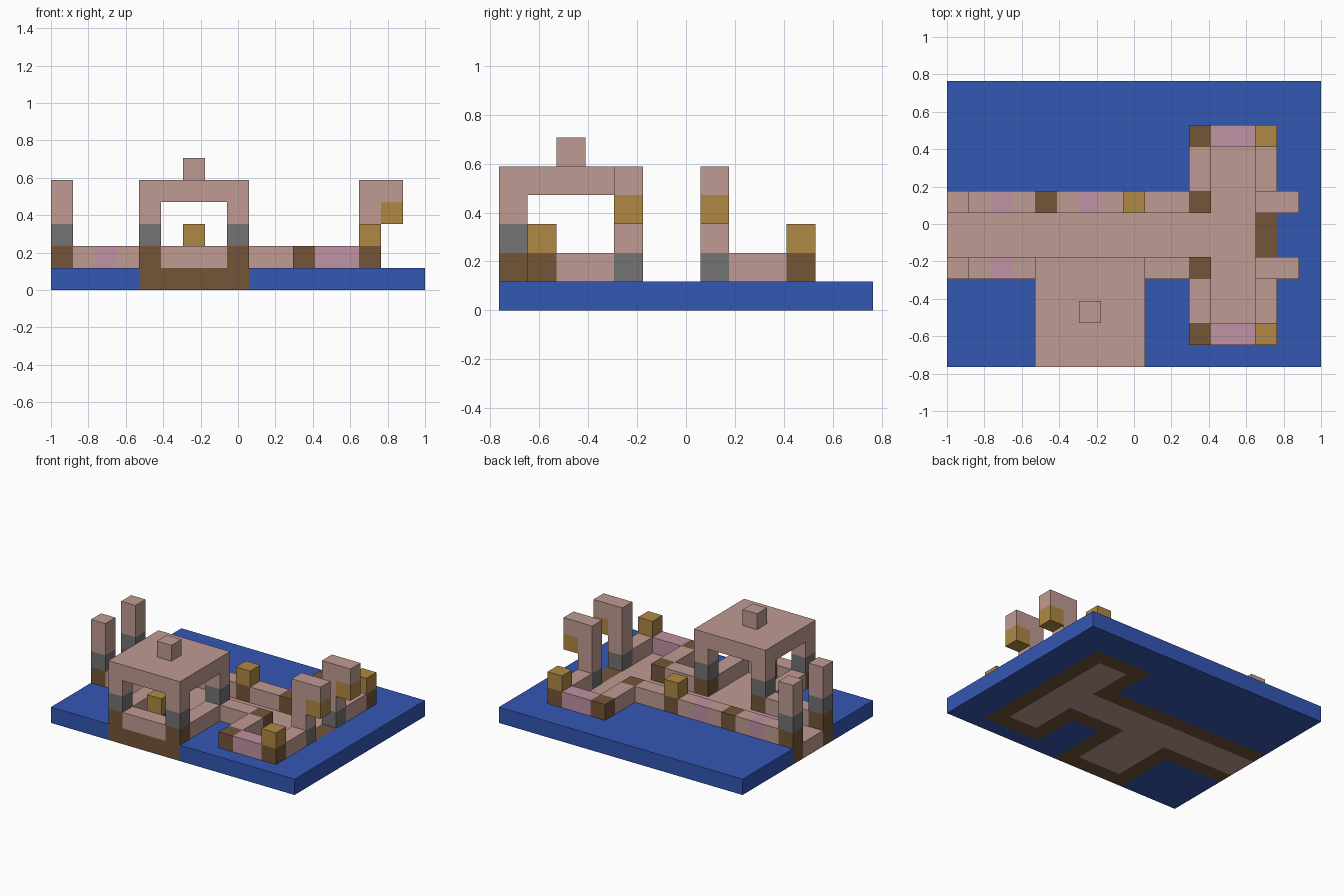
import bpy, bmesh, math
from mathutils import Vector

if "Cube" in bpy.data.objects:
    bpy.data.objects.remove(bpy.data.objects["Cube"], do_unlink=True)

NX, NY = 17, 13
U = 2 / NX


def make_material(name, rgb):
    linear = [((c / 255 + 0.055) / 1.055) ** 2.4 for c in rgb]
    mat = bpy.data.materials.new(name)
    mat.use_nodes = True
    mat.diffuse_color = (*linear, 1)
    bsdf = next(n for n in mat.node_tree.nodes if n.type == 'BSDF_PRINCIPLED')
    bsdf.inputs["Base Color"].default_value = (*linear, 1)
    return mat


MATS = {
    "blue": make_material("water_blue", (52, 87, 180)),
    "pink": make_material("dusty_pink", (192, 155, 147)),
    "brown": make_material("dark_brown", (115, 86, 57)),
    "gold": make_material("lantern_gold", (176, 136, 68)),
    "grey": make_material("stone_grey", (115, 115, 115)),
    "mauve": make_material("soft_mauve", (192, 146, 165)),
}
COLOURS = list(MATS)
cells = {}  # grid cell -> (part, colour)


def fill(part, colour, xs, ys, zs):
    """Fill an inclusive block of grid cells; later blocks replace earlier ones."""
    for i in range(xs[0], xs[1] + 1):
        for j in range(ys[0], ys[1] + 1):
            for k in range(zs[0], zs[1] + 1):
                cells[i, j, k] = (part, colour)


def column(part, i, j, colours, base=1):
    """Stack single cells upward, one per colour."""
    for k, colour in enumerate(colours):
        fill(part, colour, (i, i), (j, j), (base + k, base + k))


# Water slab with brown foundations under the three connected rooms
fill("water_base", "blue", (0, NX - 1), (0, NY - 1), (0, 0))
fill("foundation", "brown", (0, 14), (4, 7), (0, 0))
fill("foundation", "brown", (4, 8), (0, 4), (0, 0))
fill("foundation", "brown", (11, 14), (1, 10), (0, 0))

# Sunken pink floors
fill("floor", "pink", (0, 13), (5, 6), (0, 0))
fill("floor", "pink", (5, 7), (1, 4), (0, 0))
fill("floor", "pink", (12, 13), (2, 9), (0, 0))

# Corridor walls
fill("corridor_wall_back", "pink", (0, 11), (7, 7), (1, 1))
fill("corridor_wall_front", "pink", (0, 3), (4, 4), (1, 1))
fill("corridor_wall_front", "pink", (9, 11), (4, 4), (1, 1))
for i, j in ((2, 4), (2, 7), (6, 7)):
    column("wall_panel", i, j, ["mauve"])
for i, j in ((4, 7), (11, 4), (11, 7)):
    column("wall_post", i, j, ["brown"])

# Tall towers at the open corridor end
for j in (4, 7):
    column("entrance_tower", 0, j, ["brown", "grey", "pink", "pink"])

# Pavilion: low walls, four posts, flat roof and knob
for i in (4, 8):
    fill("pavilion_wall", "pink", (i, i), (0, 4), (1, 1))
    for j in (0, 4):
        column("pavilion_post", i, j, ["brown", "grey", "pink"])
fill("pavilion_wall", "pink", (5, 7), (0, 0), (1, 1))
fill("pavilion_roof", "pink", (4, 8), (0, 4), (4, 4))
column("roof_knob", 6, 2, ["pink"], base=5)

# Cross hall: mirrored ends with hooked lantern columns beside the doorway
for end, walls, gate in ((1, (2, 3), 4), (10, (8, 9), 7)):
    for i in (11, 14):
        fill("hall_wall", "pink", (i, i), walls, (1, 1))
    fill("hall_end_panel", "mauve", (12, 13), (end, end), (1, 1))
    column("hall_corner_post", 11, end, ["brown"])
    column("lantern_post", 14, end, ["brown", "gold"])
    column("gate_column", 14, gate, ["grey", "pink", "pink", "pink"])
    column("hanging_lantern", 15, gate, ["gold", "pink"], base=3)

# Free-standing lanterns
for i, j in ((8, 7), (6, 1)):
    column("lantern_post", i, j, ["brown", "gold"])


def build_part(part):
    """Make one object from the exposed faces of a part's cells."""
    bm = bmesh.new()
    for cell, (owner, colour) in cells.items():
        if owner != part:
            continue
        centre = Vector(cell) + Vector((0.5, 0.5, 0.5))
        for axis in range(3):
            for sign in (-1, 1):
                step = Vector((0, 0, 0))
                step[axis] = sign
                if tuple(int(c + s) for c, s in zip(cell, step)) in cells:
                    continue
                a, b = Vector((0, 0, 0)), Vector((0, 0, 0))
                a[(axis + 1) % 3] = 0.5
                b[(axis + 2) % 3] = 0.5 * sign
                mid = centre + step / 2
                corners = (mid - a - b, mid + a - b, mid + a + b, mid - a + b)
                face = bm.faces.new([bm.verts.new(
                    ((p.x - NX / 2) * U, (p.y - NY / 2) * U, p.z * U)) for p in corners])
                face.material_index = COLOURS.index(colour)
    bmesh.ops.remove_doubles(bm, verts=bm.verts, dist=U / 100)
    bmesh.ops.dissolve_limit(bm, angle_limit=math.radians(1), verts=bm.verts,
                             edges=bm.edges, delimit={'MATERIAL'})
    mesh = bpy.data.meshes.new(part)
    bm.to_mesh(mesh)
    bm.free()
    for mat in MATS.values():
        mesh.materials.append(mat)
    bpy.context.collection.objects.link(bpy.data.objects.new(part, mesh))


for part in sorted({owner for owner, _ in cells.values()}):
    build_part(part)
